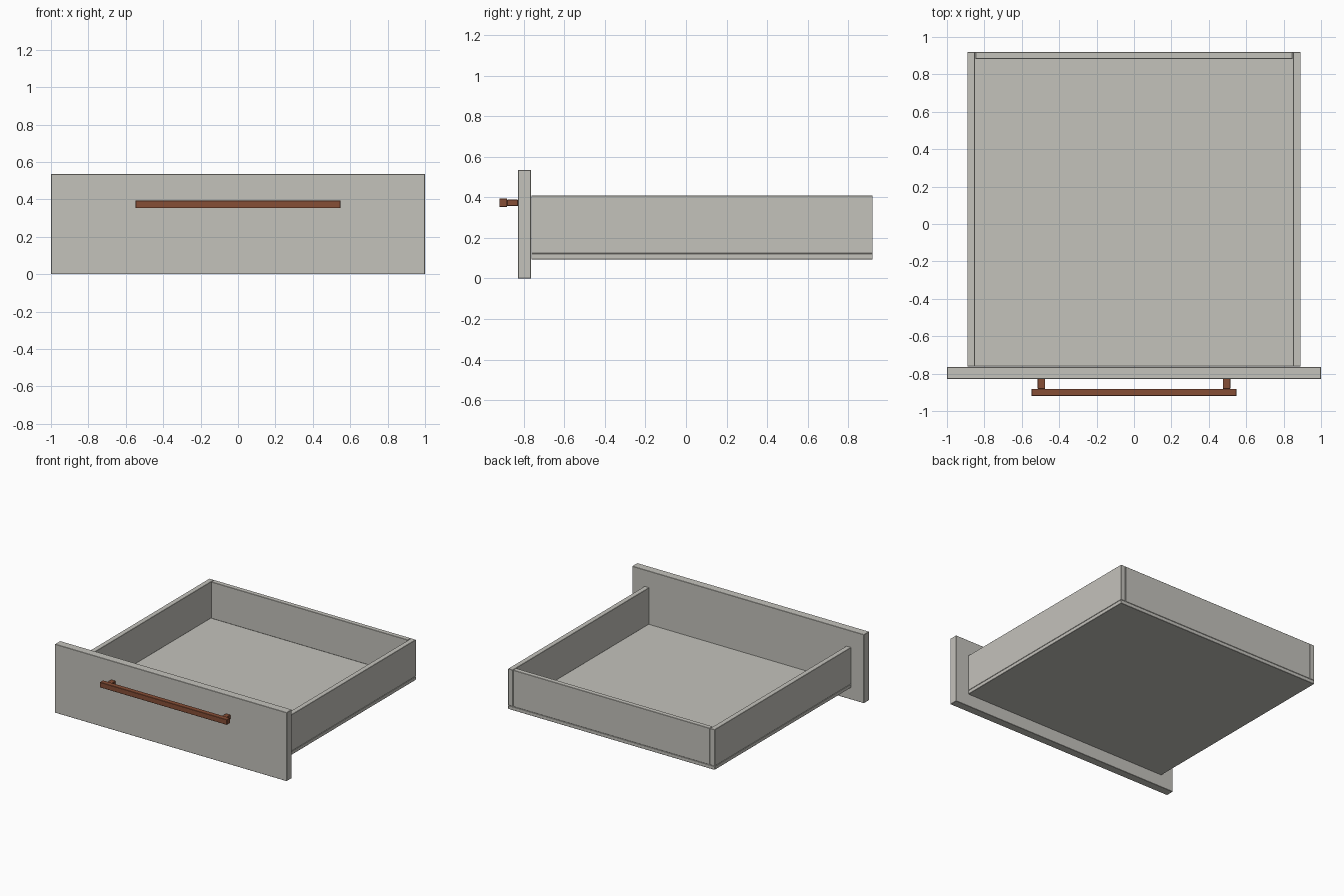
import bpy

cube = bpy.data.objects.get("Cube")
if cube:
    bpy.data.objects.remove(cube, do_unlink=True)


def material(name, rgb):
    mat = bpy.data.materials.new(name)
    mat.use_nodes = True
    mat.diffuse_color = (*rgb, 1)
    mat.node_tree.nodes["Principled BSDF"].inputs["Base Color"].default_value = (*rgb, 1)
    return mat


def board(name, x, y, z, mat, bevel=0.002):
    """Box spanning the (low, high) ranges x, y and z, with slightly eased edges."""
    spans = (x, y, z)
    bpy.ops.mesh.primitive_cube_add(size=1, location=[(a + b) / 2 for a, b in spans])
    ob = bpy.context.object
    ob.name = name
    ob.scale = [b - a for a, b in spans]
    bpy.ops.object.transform_apply(location=False, rotation=False, scale=True)
    ob.data.materials.append(mat)
    mod = ob.modifiers.new("eased_edges", "BEVEL")
    mod.width = bevel
    mod.segments = 1
    return ob


grey = material("warm grey board", (0.55, 0.54, 0.50))
brown = material("brown handle", (0.24, 0.077, 0.037))

FRONT, BACK = -0.762, 0.92
WALL = (0.123, 0.408)

# Drawer box
board("front_panel", (-1, 1), (-0.828, -0.764), (0, 0.535), grey)
board("bottom_panel", (-0.891, 0.891), (FRONT, BACK), (0.094, 0.122), grey)
board("back_panel", (-0.848, 0.848), (0.882, BACK), WALL, grey)

# Sides and handle posts, mirrored across the middle
for side, s in (("left", 1), ("right", -1)):
    board(side + "_side", sorted((s * 0.851, s * 0.891)), (FRONT, BACK), WALL, grey)
    board(side + "_handle_post", sorted((s * 0.475, s * 0.515)),
          (-0.882, -0.827), (0.357, 0.388), brown)

# Handle bar
board("handle_bar", (-0.548, 0.548), (-0.92, -0.881), (0.353, 0.394), brown)
